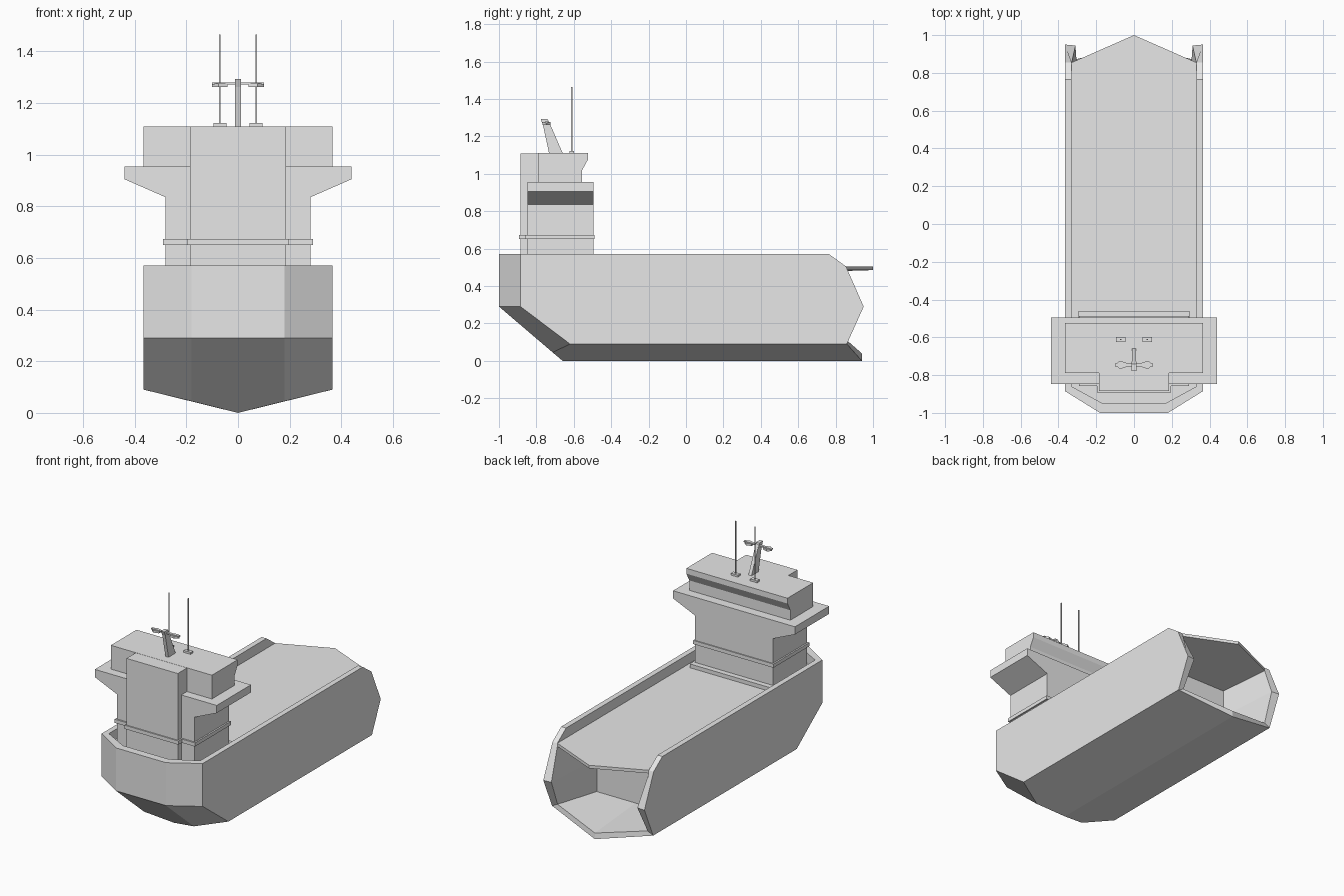
import bpy, bmesh
from mathutils import Vector

cube = bpy.data.objects.get("Cube")
if cube:
    bpy.data.objects.remove(cube, do_unlink=True)

grey = bpy.data.materials.new("light_grey")
grey.use_nodes = True
grey.diffuse_color = (0.8, 0.8, 0.8, 1)
grey.node_tree.nodes["Principled BSDF"].inputs["Base Color"].default_value = (0.8, 0.8, 0.8, 1)


def finish(name, bm):
    bmesh.ops.remove_doubles(bm, verts=bm.verts, dist=0.0005)
    bmesh.ops.recalc_face_normals(bm, faces=bm.faces)
    mesh = bpy.data.meshes.new(name)
    bm.to_mesh(mesh)
    bm.free()
    mesh.materials.append(grey)
    obj = bpy.data.objects.new(name, mesh)
    bpy.context.collection.objects.link(obj)


def prism(name, outline, axis, lo, hi):
    """Extrude a 2D outline along an axis from lo to hi."""
    bm = bmesh.new()

    def place(p):
        c = list(p)
        c.insert("xyz".index(axis), lo)
        return bm.verts.new(c)

    face = bm.faces.new([place(p) for p in outline])
    new = bmesh.ops.extrude_face_region(bm, geom=[face])["geom"]
    shift = Vector([hi - lo if a == axis else 0 for a in "xyz"])
    bmesh.ops.translate(bm, vec=shift, verts=[v for v in new if isinstance(v, bmesh.types.BMVert)])
    finish(name, bm)


def both(half):
    """Complete a half outline with its mirrored points."""
    return half + [(-a, b) for a, b in reversed(half)]


def box(name, x, y, z):
    prism(name, [(x[0], y[0]), (x[1], y[0]), (x[1], y[1]), (x[0], y[1])], "z", *z)


# Hull: named corner points of one half, mirrored across the centre line
W, IN, RAIL, DECK = 0.365, 0.33, 0.57, 0.505
P = dict(
    keel_aft=(0, 0.94, 0), keel_fore=(0, -0.66, 0),
    chine_aft=(W, 0.86, 0.09), chine_fore=(W, -0.62, 0.09),
    side_aft=(W, 0.95, 0.29), slope_low=(W, 0.855, DECK), slope_top=(W, 0.765, RAIL),
    shoulder=(W, -0.885, RAIL), shoulder_low=(W, -0.885, 0.29),
    bow=(0.18, -1, RAIL), bow_low=(0.18, -1, 0.29), bow_foot=(0.18, -0.713, 0.045),
    stem=(0, -1, RAIL), stem_low=(0, -1, 0.29),
    # inside of the bulwark and the deck
    i_slope=(IN, 0.765, RAIL), i_shoulder=(IN, -0.86, RAIL),
    i_bow=(0.165, -0.95, RAIL), i_stem=(0, -0.95, RAIL),
    d_tip=(0, 1, DECK), d_aft=(IN, 0.855, DECK), d_shoulder=(IN, -0.86, DECK),
    d_bow=(0.165, -0.95, DECK), d_stem=(0, -0.95, DECK),
    # open stern rim and its recess
    r_tip=(0, 1, 0.485), r_top=(IN, 0.855, 0.485), r_side=(0.31, 0.945, 0.29),
    r_low=(0.325, 0.86, 0.11), r_keel=(0, 0.94, 0.04),
    b_mid=(0, 0.52, 0.47), b_top=(0.28, 0.52, 0.47), b_side=(0.28, 0.52, 0.29),
    b_low=(0.28, 0.52, 0.075), b_keel=(0, 0.52, 0.075),
)
OUTER = [
    "keel_aft chine_aft chine_fore bow_foot keel_fore",
    "chine_aft side_aft slope_low slope_top shoulder shoulder_low chine_fore",
    "shoulder_low bow_low bow_foot chine_fore",
    "bow_low stem_low keel_fore bow_foot",
    "shoulder bow bow_low shoulder_low",
    "bow stem stem_low bow_low",
]
BULWARK_AND_DECK = [
    "slope_top shoulder i_shoulder i_slope",
    "shoulder bow i_bow i_shoulder",
    "bow stem i_stem i_bow",
    "slope_top i_slope d_aft slope_low",
    "i_slope i_shoulder d_shoulder d_aft",
    "i_shoulder i_bow d_bow d_shoulder",
    "i_bow i_stem d_stem d_bow",
    "d_tip d_aft d_shoulder d_bow d_stem",
]
STERN = [
    "d_tip d_aft r_top r_tip",
    "slope_low side_aft r_side r_top d_aft",
    "side_aft chine_aft r_low r_side",
    "chine_aft keel_aft r_keel r_low",
    "r_tip r_top b_top b_mid",
    "r_top r_side b_side b_top",
    "r_side r_low b_low b_side",
    "r_low r_keel b_keel b_low",
    "b_mid b_top b_side b_low b_keel",
]
bm = bmesh.new()
for side in (1, -1):
    verts = {k: bm.verts.new((side * x, y, z)) for k, (x, y, z) in P.items()}
    for corners in OUTER + BULWARK_AND_DECK + STERN:
        bm.faces.new([verts[k] for k in corners.split()])
finish("hull", bm)

# Deckhouse with flared bridge wings
prism("deckhouse", both([(0.28, 0.5), (0.28, 0.835), (0.44, 0.905), (0.44, 0.955)]),
      "y", -0.848, -0.495)
box("front_tower", (-0.185, 0.185), (-0.885, -0.7), (0.5, 1.109))
box("aft_sill", (-0.295, 0.295), (-0.5, -0.46), (0.5, 0.53))

# Ledge running around the deckhouse
prism("ledge", both([(0.29, -0.488), (0.29, -0.858), (0.195, -0.858), (0.195, -0.893)]),
      "z", 0.65, 0.674)

# Wheelhouse with an overhanging aft edge
prism("wheelhouse", [(-0.79, 0.95), (-0.555, 0.95), (-0.555, 1.02), (-0.525, 1.075),
                     (-0.525, 1.11), (-0.79, 1.11)], "x", -0.365, 0.365)

# Raked mast with cap and crossbar
prism("mast", [(-0.73, 1.1), (-0.655, 1.1), (-0.735, 1.285), (-0.77, 1.285)], "x", -0.011, 0.011)
prism("mast_cap", [(-0.765, 1.262), (-0.728, 1.262), (-0.74, 1.293), (-0.777, 1.293)],
      "x", -0.012, 0.012)
box("crossbar", (-0.1, 0.1), (-0.754, -0.738), (1.271, 1.279))
for side, label in ((1, "left"), (-1, "right")):
    prism(label + "_scanner", [(side * a, b) for a, b in (
        (0.04, -0.757), (0.075, -0.768), (0.1, -0.746), (0.075, -0.724), (0.04, -0.735))],
        "z", 1.262, 1.276)

    # Whip antennas on small feet
    x = side * 0.07
    box(label + "_antenna_foot", (x - 0.025, x + 0.025), (-0.624, -0.598), (1.105, 1.123))
    box(label + "_antenna", (x - 0.003, x + 0.003), (-0.614, -0.608), (1.11, 1.465))
